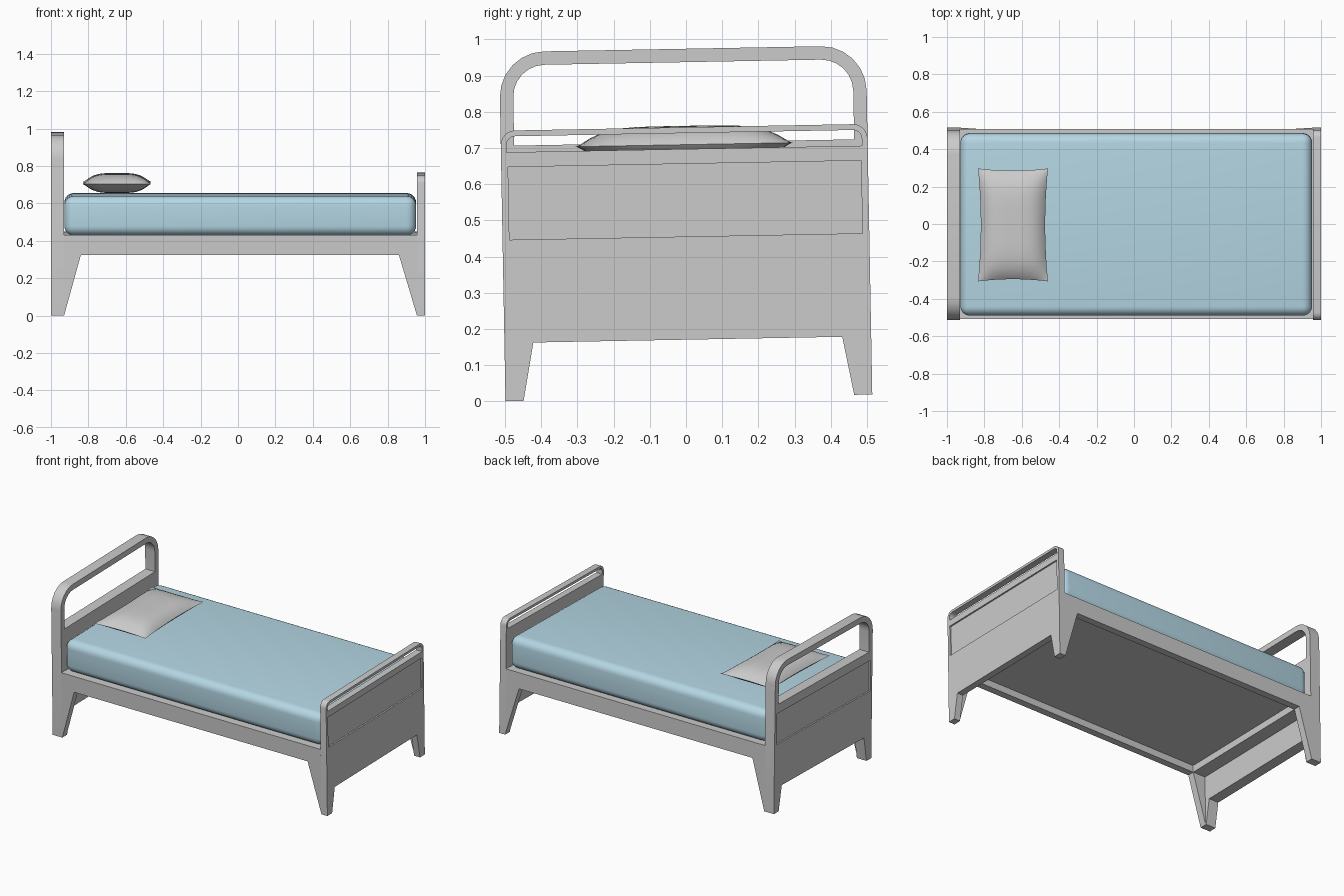
import bpy, bmesh
from math import sin, cos, pi, radians
from mathutils import Matrix

if "Cube" in bpy.data.objects:
    bpy.data.objects.remove(bpy.data.objects["Cube"])

# The whole bed leans very slightly about x
TILT = Matrix.Translation((0, 0.008, 0.0094)) @ Matrix.Rotation(0.0185, 4, 'X')
W = 0.507  # half width


def finish(name, bm, smooth=False):
    bmesh.ops.recalc_face_normals(bm, faces=bm.faces[:])
    bm.transform(TILT)
    me = bpy.data.meshes.new(name)
    bm.to_mesh(me)
    bm.free()
    ob = bpy.data.objects.new(name, me)
    bpy.context.collection.objects.link(ob)
    if smooth:
        smooth_shade(ob)
    return ob


def activate(ob):
    bpy.ops.object.select_all(action='DESELECT')
    ob.select_set(True)
    bpy.context.view_layer.objects.active = ob


def smooth_shade(ob):
    activate(ob)
    bpy.ops.object.shade_smooth_by_angle(angle=radians(32))


def prism(name, pts, axis, a, b):
    """Extrude a closed outline along x (pts = y,z) or y (pts = x,z)."""
    bm = bmesh.new()
    place = (lambda t, p: (t, p[0], p[1])) if axis == 'x' else (lambda t, p: (p[0], t, p[1]))
    lo = [bm.verts.new(place(a, p)) for p in pts]
    hi = [bm.verts.new(place(b, p)) for p in pts]
    bm.faces.new(lo)
    bm.faces.new(hi)
    n = len(pts)
    for i in range(n):
        j = (i + 1) % n
        bm.faces.new((lo[i], lo[j], hi[j], hi[i]))
    return finish(name, bm)


def box(name, x0, x1, y0, y1, z0, z1):
    return prism(name, [(x0, z0), (x1, z0), (x1, z1), (x0, z1)], 'y', y0, y1)


def arch(half, top, r, n=6):
    """Rounded top corners, from right side over to left side."""
    q = [(half - r + r * cos(i * pi / 2 / n), top - r + r * sin(i * pi / 2 / n))
         for i in range(n + 1)]
    return q + [(-y, z) for y, z in reversed(q)]


def cut(ob, cutter):
    activate(ob)
    m = ob.modifiers.new('cut', 'BOOLEAN')
    m.operation, m.solver, m.object = 'DIFFERENCE', 'EXACT', cutter
    bpy.ops.object.modifier_apply(modifier=m.name)
    bpy.data.objects.remove(cutter)


def end_board(name, x0, x1, top, radius, bar, hole_bottom, outer_x):
    """End board with legs, an open rail at the top and a recessed outer panel."""
    pts = [(-W, 0), (-0.457, 0), (-0.427, 0.161), (0.427, 0.161), (0.457, 0), (W, 0)]
    ob = prism(name, pts + arch(W, top, radius), 'x', x0, x1)
    half = W - bar
    hole = [(-half, hole_bottom), (half, hole_bottom)] + arch(half, top - bar, radius - bar)
    cut(ob, prism('hole_cutter', hole, 'x', x0 - 0.1, x1 + 0.1))
    d = 0.01
    cut(ob, box('panel_cutter', outer_x - d, outer_x + d, -0.488, 0.488, 0.446, 0.647))
    smooth_shade(ob)


# End boards
end_board('headboard', -1.0, -0.93, 0.965, 0.125, 0.037, 0.706, -1.0)
end_board('footboard', 0.957, 1.0, 0.748, 0.04, 0.016, 0.688, 1.0)

# Side rails with tapered leg wedges
side = [(-0.93, 0), (-0.84, 0.325), (0.86, 0.325), (0.957, 0), (0.957, 0.43), (-0.93, 0.43)]
for label, s in (('front', -1), ('back', 1)):
    prism(label + '_side_rail', side, 'y', s * W, s * (W - 0.045))

# Slab under the mattress and cross rails at both ends
box('bed_base', -0.93, 0.957, -0.465, 0.465, 0.37, 0.428)
box('head_cross_rail', -0.93, -0.84, -0.465, 0.465, 0.325, 0.375)
box('foot_cross_rail', 0.86, 0.957, -0.465, 0.465, 0.325, 0.375)

# Mattress: soft-edged block
bm = bmesh.new()
bmesh.ops.create_cube(bm, size=1, matrix=Matrix.Translation((0.012, 0, 0.533))
                      @ Matrix.Diagonal((1.88, 0.974, 0.21, 1)))
bmesh.ops.bevel(bm, geom=bm.edges[:], offset=0.05, segments=6, profile=0.5, affect='EDGES')
mattress = finish('mattress', bm, True)
blue = bpy.data.materials.new('blue_fabric')
blue.diffuse_color = (0.46, 0.68, 0.78, 1)
blue.use_nodes = True
blue.node_tree.nodes["Principled BSDF"].inputs["Base Color"].default_value = blue.diffuse_color
mattress.data.materials.append(blue)

# Pillow: two puffed sheets meeting at a pinched rim
bm = bmesh.new()
N = 20
for s in (1, -1):
    grid = []
    for i in range(N + 1):
        row = []
        for j in range(N + 1):
            u, v = -cos(pi * i / N), -cos(pi * j / N)
            x = -0.647 + 0.187 * u * (1 - 0.08 * (1 - v * v))
            y = 0.302 * v * (1 - 0.04 * (1 - u * u))
            h = 0.052 * (1 - u ** 4) * (1 - abs(v) ** 5)
            row.append(bm.verts.new((x, y, 0.7 + s * h)))
        grid.append(row)
    for i in range(N):
        for j in range(N):
            bm.faces.new((grid[i][j], grid[i + 1][j], grid[i + 1][j + 1], grid[i][j + 1]))
bmesh.ops.remove_doubles(bm, verts=bm.verts[:], dist=1e-5)
finish('pillow', bm, True)
